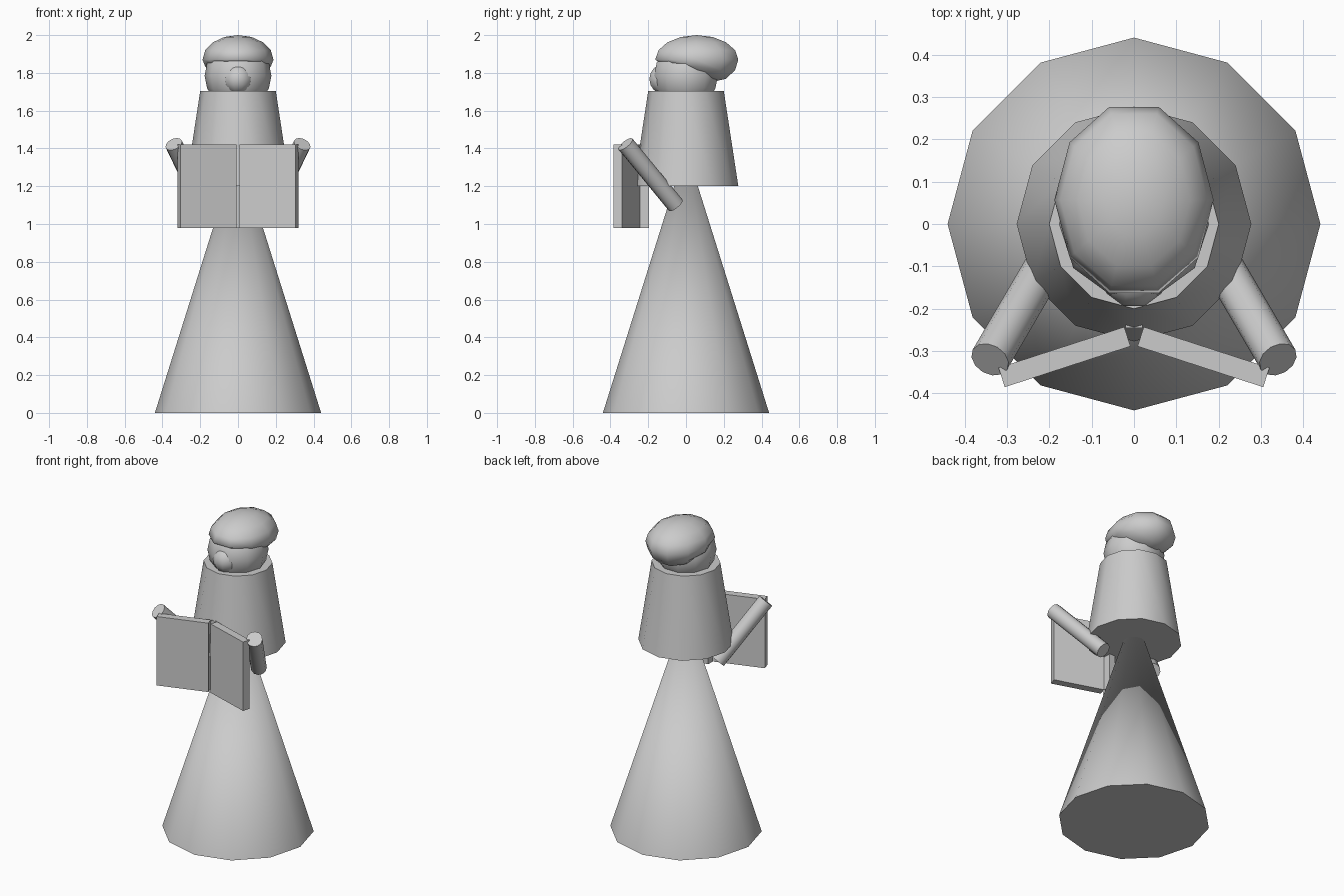
import bpy, bmesh, math
from mathutils import Vector, Matrix

if "Cube" in bpy.data.objects:
    bpy.data.objects.remove(bpy.data.objects["Cube"])


def finish(name, bm, angle=None):
    bmesh.ops.recalc_face_normals(bm, faces=bm.faces)
    me = bpy.data.meshes.new(name)
    bm.to_mesh(me)
    bm.free()
    ob = bpy.data.objects.new(name, me)
    bpy.context.collection.objects.link(ob)
    if angle:
        bpy.ops.object.select_all(action='DESELECT')
        ob.select_set(True)
        bpy.context.view_layer.objects.active = ob
        bpy.ops.object.shade_smooth_by_angle(angle=math.radians(angle))
    return ob


def tube(name, a, b, r1, r2):
    """Twelve-sided cone or cylinder from point a to point b."""
    a, b = Vector(a), Vector(b)
    d = b - a
    m = Matrix.Translation((a + b) / 2) @ d.to_track_quat('Z', 'Y').to_matrix().to_4x4()
    bm = bmesh.new()
    bmesh.ops.create_cone(bm, cap_ends=True, segments=12, radius1=r1, radius2=r2,
                          depth=d.length, matrix=m)
    bmesh.ops.remove_doubles(bm, verts=bm.verts, dist=1e-5)
    return finish(name, bm, 40)


def ball(name, centre, size, shape=None):
    """Ten-sided smooth ball with a column of vertices on the x axis."""
    bm = bmesh.new()
    bmesh.ops.create_uvsphere(bm, u_segments=10, v_segments=8, radius=1)
    v = next(v for v in bm.verts if abs(v.co.z) < 0.9)
    turn = Matrix.Rotation(-math.atan2(v.co.y, v.co.x), 4, 'Z')
    bmesh.ops.transform(bm, matrix=Matrix.LocRotScale(Vector(centre), None, Vector(size)) @ turn,
                        verts=bm.verts)
    if shape:
        for v in bm.verts:
            shape(v.co)
    return finish(name, bm, 80)


def box(name, centre, size, turn=0):
    bm = bmesh.new()
    m = (Matrix.Translation(centre) @ Matrix.Rotation(math.radians(turn), 4, 'Z')
         @ Matrix.Diagonal((*size, 1)))
    bmesh.ops.create_cube(bm, size=1, matrix=m)
    return finish(name, bm)


# Body: pointed skirt and tapered cape
tube("skirt", (0, 0, 0), (0, 0, 1.40), 0.44, 0)
tube("cape", (0, 0, 1.20), (0, 0, 1.705), 0.277, 0.20)

# Head and nose
ball("head", (0, 0, 1.785), (0.177, 0.177, 0.177))
ball("nose", (0, -0.115, 1.767), (0.08, 0.083, 0.08))


# Hair: underside is raised at the front and full at the back
def raise_fringe(co):
    if co.z < 1.87:
        co.z = 1.87 + (co.z - 1.87) * min(1.1, max(0.2, 0.75 + (co.y - 0.06) * 2.8))


ball("hair", (0, 0.057, 1.87), (0.188, 0.231, 0.13), raise_fringe)

# Arms and open book
for side, s in (("right", 1), ("left", -1)):
    tube(side + "_arm", (s * 0.185, -0.055, 1.10), (s * 0.34, -0.32, 1.423), 0.047, 0.047)
    box(side + "_book_half", (s * 0.164, -0.314, 1.20), (0.312, 0.048, 0.44), -18 * s)
box("book_spine", (0, -0.22, 1.20), (0.04, 0.05, 0.44))
